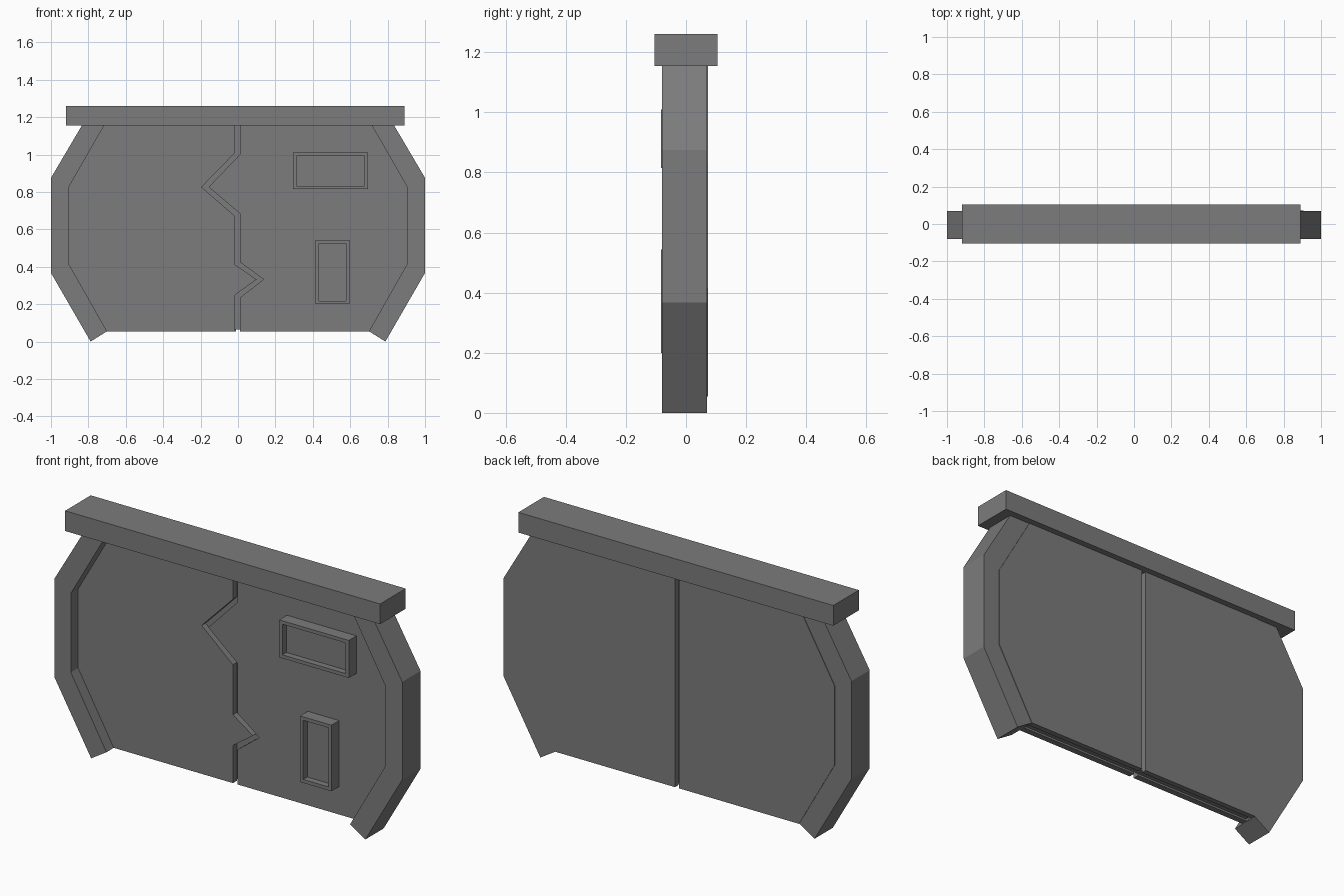
import bpy
import bmesh

cube = bpy.data.objects.get("Cube")
if cube:
    bpy.data.objects.remove(cube, do_unlink=True)

# Single flat grey
grey = bpy.data.materials.new("mid grey")
grey.use_nodes = True
colour = (0.2, 0.2, 0.2, 1)
grey.diffuse_color = colour
grey.node_tree.nodes["Principled BSDF"].inputs["Base Color"].default_value = colour


def extrude_profile(name, outline, y0, y1, hole=None):
    """Extrude an x-z outline from y0 to y1; a matching hole makes it a ring."""
    bm = bmesh.new()
    front = [bm.verts.new((x, y0, z)) for x, z in outline]
    if hole:
        inner = [bm.verts.new((x, y0, z)) for x, z in hole]
        n = len(front)
        faces = [bm.faces.new((front[i], front[(i + 1) % n], inner[(i + 1) % n], inner[i]))
                 for i in range(n)]
    else:
        faces = [bm.faces.new(front)]
    result = bmesh.ops.extrude_face_region(bm, geom=faces, use_keep_orig=True)
    moved = [v for v in result["geom"] if isinstance(v, bmesh.types.BMVert)]
    bmesh.ops.translate(bm, verts=moved, vec=(0, y1 - y0, 0))
    bmesh.ops.recalc_face_normals(bm, faces=bm.faces)
    mesh = bpy.data.meshes.new(name)
    bm.to_mesh(mesh)
    bm.free()
    mesh.materials.append(grey)
    obj = bpy.data.objects.new(name, mesh)
    bpy.context.collection.objects.link(obj)
    return obj


def rect(x0, x1, z0, z1):
    return [(x0, z0), (x1, z0), (x1, z1), (x0, z1)]


def mirror(points):
    return [(-x, z) for x, z in points]


TOP, BOTTOM = 1.16, 0.055

# Top beam
extrude_profile("top_beam", rect(-0.92, 0.89, 1.155, 1.26), -0.105, 0.105)

# Bent side frames
frame_inner = [(0.70, BOTTOM), (0.905, 0.415), (0.905, 0.825), (0.713, TOP)]
frame = [(0.832, TOP), (1.0, 0.875), (1.0, 0.367), (0.788, 0.0)] + frame_inner
extrude_profile("left_frame", frame, -0.08, 0.07)
extrude_profile("right_frame", mirror(frame), -0.08, 0.07)

# Front doors, split by a jagged seam
seam_left = [(-0.015, TOP), (-0.015, 1.01), (-0.195, 0.826), (-0.015, 0.67),
             (-0.015, 0.41), (0.10, 0.332), (-0.015, 0.25), (-0.015, BOTTOM)]
seam_right = [(0.01, TOP), (0.01, 1.0), (-0.157, 0.826), (0.01, 0.685),
              (0.01, 0.425), (0.137, 0.332), (0.01, 0.235), (0.01, BOTTOM)]
extrude_profile("front_left_door", seam_right + frame_inner, -0.02, 0.012)
extrude_profile("front_right_door", seam_left + mirror(frame_inner), -0.02, 0.012)

# Core sheet behind the seams
core = [(0.69, 0.065)] + frame_inner[1:]
extrude_profile("door_core", core + mirror(core)[::-1], 0.012, 0.045)

# Back doors, split by a straight seam
back_door = [(0.012, TOP), (0.012, BOTTOM)] + frame_inner
extrude_profile("back_left_door", back_door, 0.045, 0.073)
extrude_profile("back_right_door", mirror(back_door), 0.045, 0.073)

# Raised rectangular fittings with recessed faces
for name, (x0, x1, z0, z1) in {"upper_panel": (0.295, 0.695, 0.815, 1.01),
                               "lower_panel": (0.415, 0.595, 0.20, 0.543)}.items():
    t = 0.018
    opening = rect(x0 + t, x1 - t, z0 + t, z1 - t)
    extrude_profile(name + "_rim", rect(x0, x1, z0, z1), -0.083, -0.02, opening)
    extrude_profile(name + "_face", opening, -0.05, -0.02)
